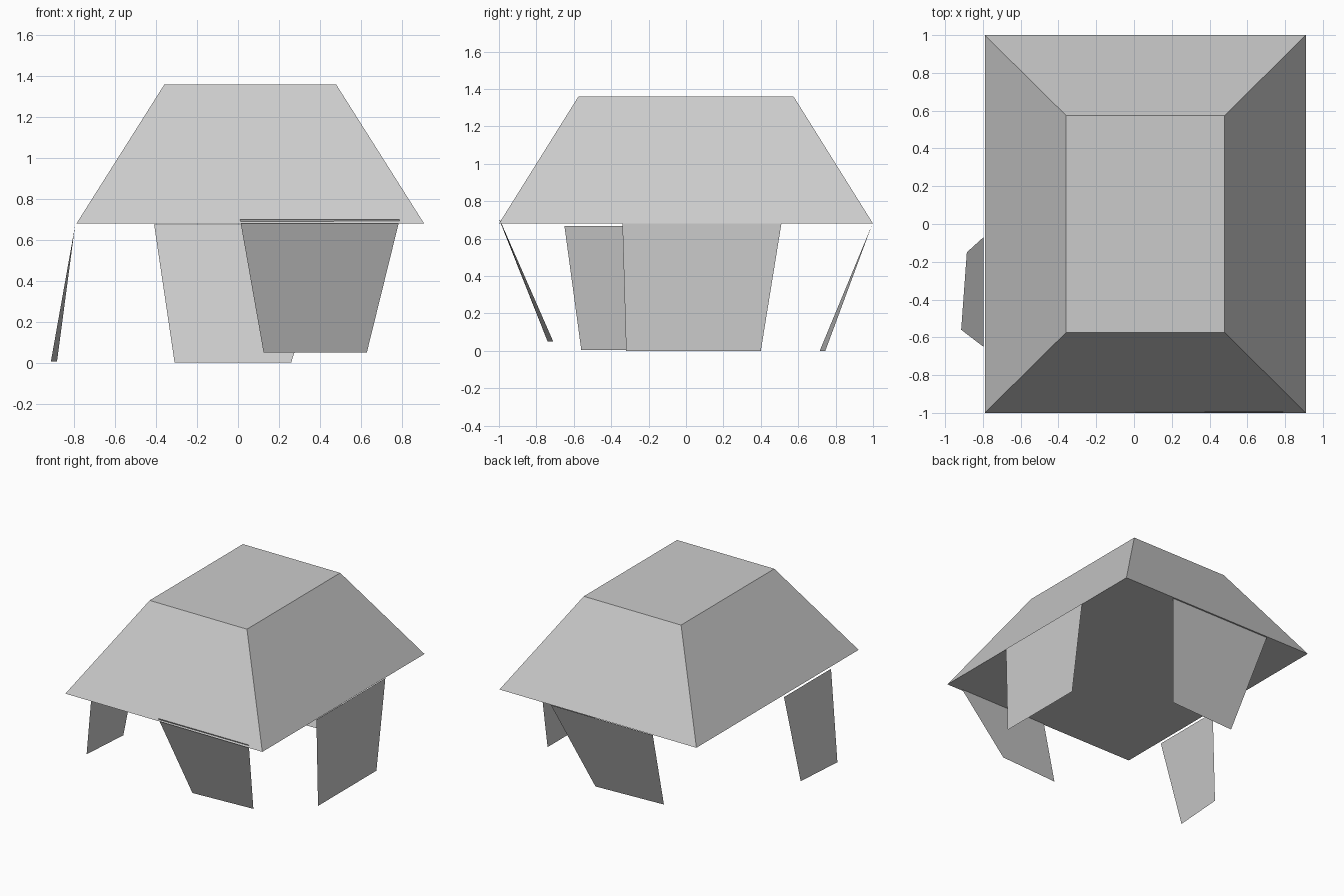
import bpy

cube = bpy.data.objects.get("Cube")
if cube:
    bpy.data.objects.remove(cube, do_unlink=True)

grey = bpy.data.materials.new("plain grey")
grey.use_nodes = True
colour = (0.6, 0.6, 0.6, 1)
grey.diffuse_color = colour
grey.node_tree.nodes["Principled BSDF"].inputs["Base Color"].default_value = colour


def make_part(name, verts, faces):
    mesh = bpy.data.meshes.new(name)
    mesh.from_pydata(verts, [], faces)
    mesh.materials.append(grey)
    mesh.update()
    part = bpy.data.objects.new(name, mesh)
    bpy.context.collection.objects.link(part)
    return part


def rectangle(x0, x1, y, z):
    return [(x0, -y, z), (x1, -y, z), (x1, y, z), (x0, y, z)]


# Roof: closed block with sloping sides
sides = [(i, (i + 1) % 4, (i + 1) % 4 + 4, i + 4) for i in range(4)]
make_part("roof",
          rectangle(-0.79, 0.91, 1.0, 0.68) + rectangle(-0.36, 0.48, 0.575, 1.36),
          sides + [(3, 2, 1, 0), (4, 5, 6, 7)])

# Thin tapered panels hanging from the eaves, outward side first
panels = {
    "front_panel": [(0.125, -0.74, 0.05), (0.63, -0.71, 0.05),
                    (0.79, -0.995, 0.70), (0.01, -0.998, 0.70)],
    "back_panel": [(0.26, 0.745, 0), (-0.31, 0.715, 0),
                   (-0.41, 0.995, 0.675), (0.47, 0.995, 0.675)],
    "left_panel": [(0.915, -0.32, 0), (0.915, 0.40, 0),
                   (0.915, 0.51, 0.68), (0.915, -0.34, 0.68)],
    "right_panel": [(-0.885, -0.15, 0.005), (-0.915, -0.56, 0.005),
                    (-0.797, -0.65, 0.668), (-0.797, -0.07, 0.668)],
}
for name, corners in panels.items():
    make_part(name, corners, [(0, 1, 2, 3)])
